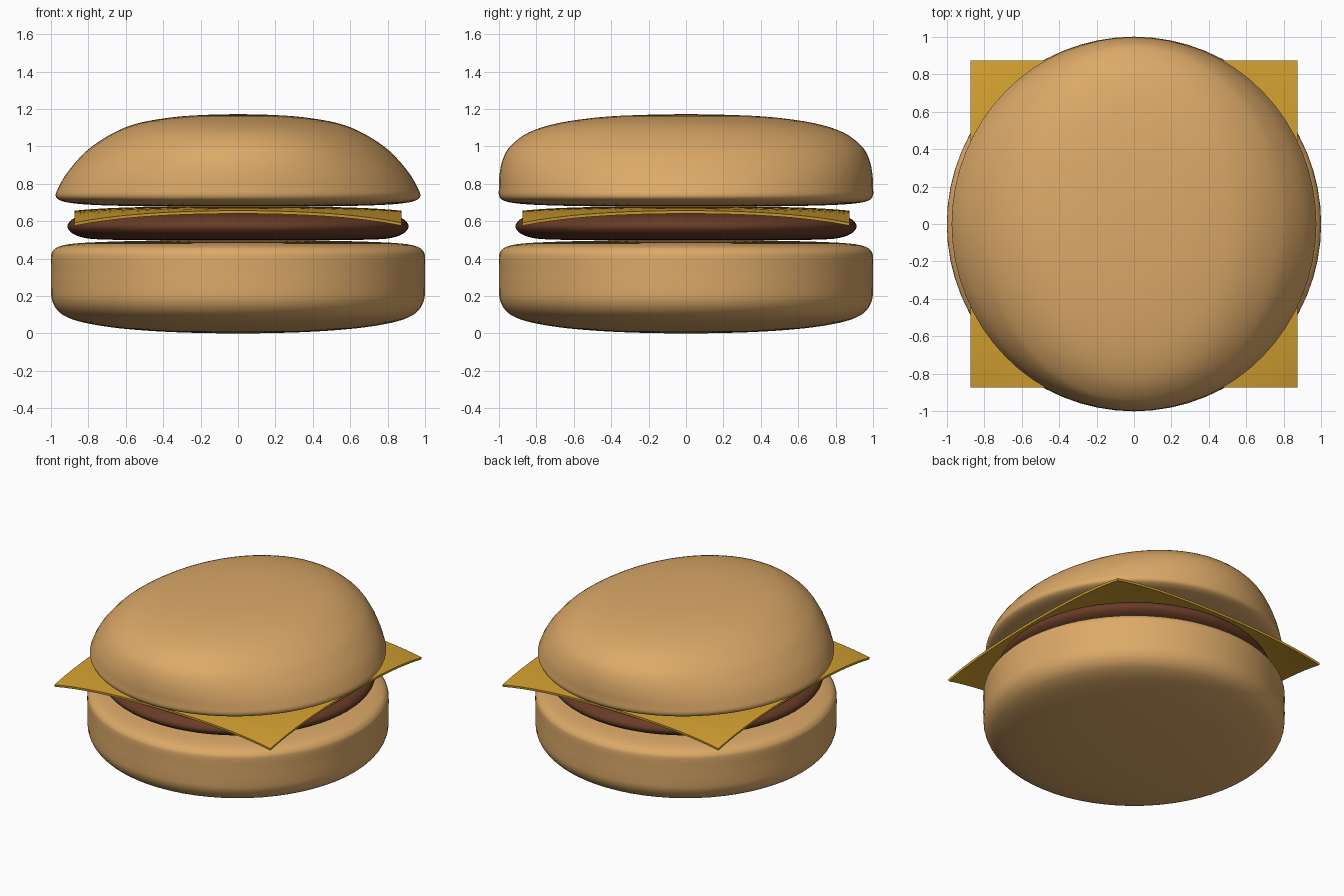
import bpy
import bmesh
from math import cos, sin, tau, hypot
from mathutils import Vector

if "Cube" in bpy.data.objects:
    bpy.data.objects.remove(bpy.data.objects["Cube"])

SEGMENTS = 64


def material(name, rgb):
    mat = bpy.data.materials.new(name)
    mat.diffuse_color = (*rgb, 1)
    mat.use_nodes = True
    mat.node_tree.nodes["Principled BSDF"].inputs["Base Color"].default_value = mat.diffuse_color
    return mat


def add_object(name, bm, mat):
    bmesh.ops.recalc_face_normals(bm, faces=bm.faces)
    for face in bm.faces:
        face.smooth = True
    mesh = bpy.data.meshes.new(name)
    bm.to_mesh(mesh)
    bm.free()
    mesh.materials.append(mat)
    obj = bpy.data.objects.new(name, mesh)
    bpy.context.collection.objects.link(obj)
    return obj


def smooth_curve(points, steps=4):
    """Catmull-Rom through (rx, ry, z) points, mirrored at both poles."""
    flip = Vector((-1, -1, 1))
    p = [Vector(q) for q in points]
    p = [p[1] * flip] + p + [p[-2] * flip]
    out = []
    for a, b, c, d in zip(p, p[1:], p[2:], p[3:]):
        for i in range(steps):
            t = i / steps
            out.append(0.5 * (2 * b + (c - a) * t + (2 * a - 5 * b + 4 * c - d) * t ** 2
                              + (3 * b - a - 3 * c + d) * t ** 3))
    return out + [p[-2]]


def round_part(name, points, mat):
    """Stack of elliptical rings closed by a pole at the bottom and the top."""
    rings = smooth_curve(points)
    bm = bmesh.new()
    bottom = bm.verts.new((0, 0, rings[0].z))
    top = bm.verts.new((0, 0, rings[-1].z))
    loops = [[bm.verts.new((r.x * cos(tau * i / SEGMENTS), r.y * sin(tau * i / SEGMENTS), r.z))
              for i in range(SEGMENTS)] for r in rings[1:-1]]
    for i in range(SEGMENTS):
        j = (i + 1) % SEGMENTS
        bm.faces.new((bottom, loops[0][j], loops[0][i]))
        bm.faces.new((top, loops[-1][i], loops[-1][j]))
        for lo, hi in zip(loops, loops[1:]):
            bm.faces.new((lo[i], lo[j], hi[j], hi[i]))
    return add_object(name, bm, mat)


def circular(profile):
    return [(r, r, z) for r, z in profile]


bread = material("bread", (0.72, 0.40, 0.14))
meat = material("meat", (0.14, 0.045, 0.02))
yellow = material("cheese", (0.65, 0.35, 0.03))

# Bottom bun: straight wall, broad lower rounding, tighter upper rounding
round_part("bottom_bun", circular([
    (0, 0), (0.35, 0.007), (0.63, 0.027), (0.82, 0.057), (0.92, 0.09), (0.97, 0.13),
    (0.995, 0.18), (1.0, 0.24), (1.0, 0.33), (1.0, 0.41), (0.99, 0.44), (0.96, 0.463),
    (0.88, 0.48), (0.7, 0.49), (0.4, 0.497), (0, 0.5)]), bread)

# Patty
round_part("patty", circular([
    (0, 0.497), (0.4, 0.498), (0.72, 0.502), (0.83, 0.513), (0.89, 0.538), (0.912, 0.572),
    (0.89, 0.607), (0.83, 0.632), (0.72, 0.643), (0.4, 0.65), (0, 0.652)]), meat)

# Top bun: narrows faster across x than along y
round_part("top_bun", [
    (0, 0, 0.676), (0.45, 0.45, 0.679), (0.75, 0.77, 0.686), (0.89, 0.92, 0.697),
    (0.955, 0.98, 0.713), (0.975, 1.0, 0.738), (0.96, 1.0, 0.78), (0.92, 0.997, 0.85),
    (0.855, 0.98, 0.93), (0.78, 0.94, 1.0), (0.66, 0.84, 1.075), (0.53, 0.68, 1.125),
    (0.34, 0.45, 1.157), (0.16, 0.21, 1.169), (0, 0, 1.172)], bread)

# Cheese slice with drooping corners
bm = bmesh.new()
bmesh.ops.create_grid(bm, x_segments=24, y_segments=24, size=0.875)
for v in bm.verts:
    v.co.z = 0.678 - 0.086 * (hypot(v.co.x, v.co.y) / 1.237) ** 4
cheese = add_object("cheese_slice", bm, yellow)
if cheese.data.polygons[0].normal.z < 0:
    cheese.data.flip_normals()
solid = cheese.modifiers.new("thickness", 'SOLIDIFY')
solid.thickness = 0.016
solid.offset = -1
bpy.context.view_layer.objects.active = cheese
cheese.select_set(True)
bpy.ops.object.modifier_apply(modifier="thickness")
bpy.ops.object.shade_smooth_by_angle()
